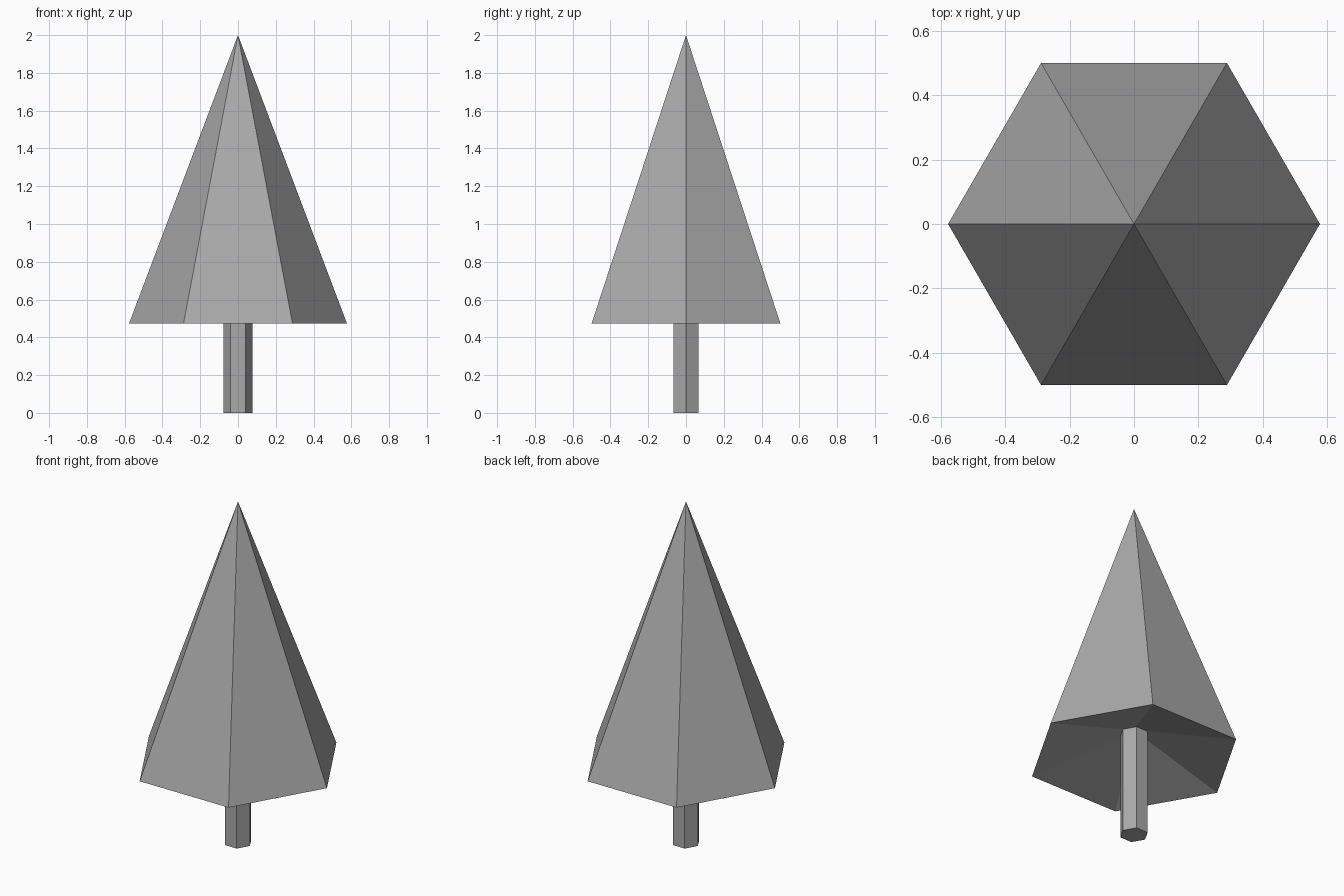
import bpy
import bmesh
from math import cos, sin, tau

cube = bpy.data.objects.get("Cube")
if cube:
    bpy.data.objects.remove(cube, do_unlink=True)

SIDES = 6
RIM_RADIUS, RIM_Z = 0.577, 0.473
TRUNK_RADIUS, TRUNK_TOP = 0.077, 0.62
TIP_Z = 2.0

grey = bpy.data.materials.new("plain grey")
grey.use_nodes = True
colour = (0.4, 0.4, 0.4, 1)
grey.diffuse_color = colour
grey.node_tree.nodes["Principled BSDF"].inputs["Base Color"].default_value = colour


def ring(bm, radius, z):
    return [bm.verts.new((radius * cos(tau * i / SIDES), radius * sin(tau * i / SIDES), z))
            for i in range(SIDES)]


def bridge(bm, lower, upper):
    for i in range(SIDES):
        j = (i + 1) % SIDES
        bm.faces.new((lower[i], lower[j], upper[j], upper[i]))


def finish(bm, name):
    mesh = bpy.data.meshes.new(name)
    bm.to_mesh(mesh)
    bm.free()
    mesh.materials.append(grey)
    obj = bpy.data.objects.new(name, mesh)
    bpy.context.collection.objects.link(obj)


# Trunk: hexagonal post closed at the foot, reaching into the hollow foliage
bm = bmesh.new()
foot, top = ring(bm, TRUNK_RADIUS, 0), ring(bm, TRUNK_RADIUS, TRUNK_TOP)
bridge(bm, foot, top)
bm.faces.new(foot[::-1])
finish(bm, "trunk")

# Foliage: tall pyramid with an underside that rises to the trunk
bm = bmesh.new()
rim, collar = ring(bm, RIM_RADIUS, RIM_Z), ring(bm, TRUNK_RADIUS, TRUNK_TOP)
tip = bm.verts.new((0, 0, TIP_Z))
for i in range(SIDES):
    bm.faces.new((rim[i], rim[(i + 1) % SIDES], tip))
bridge(bm, collar, rim)
finish(bm, "foliage")
